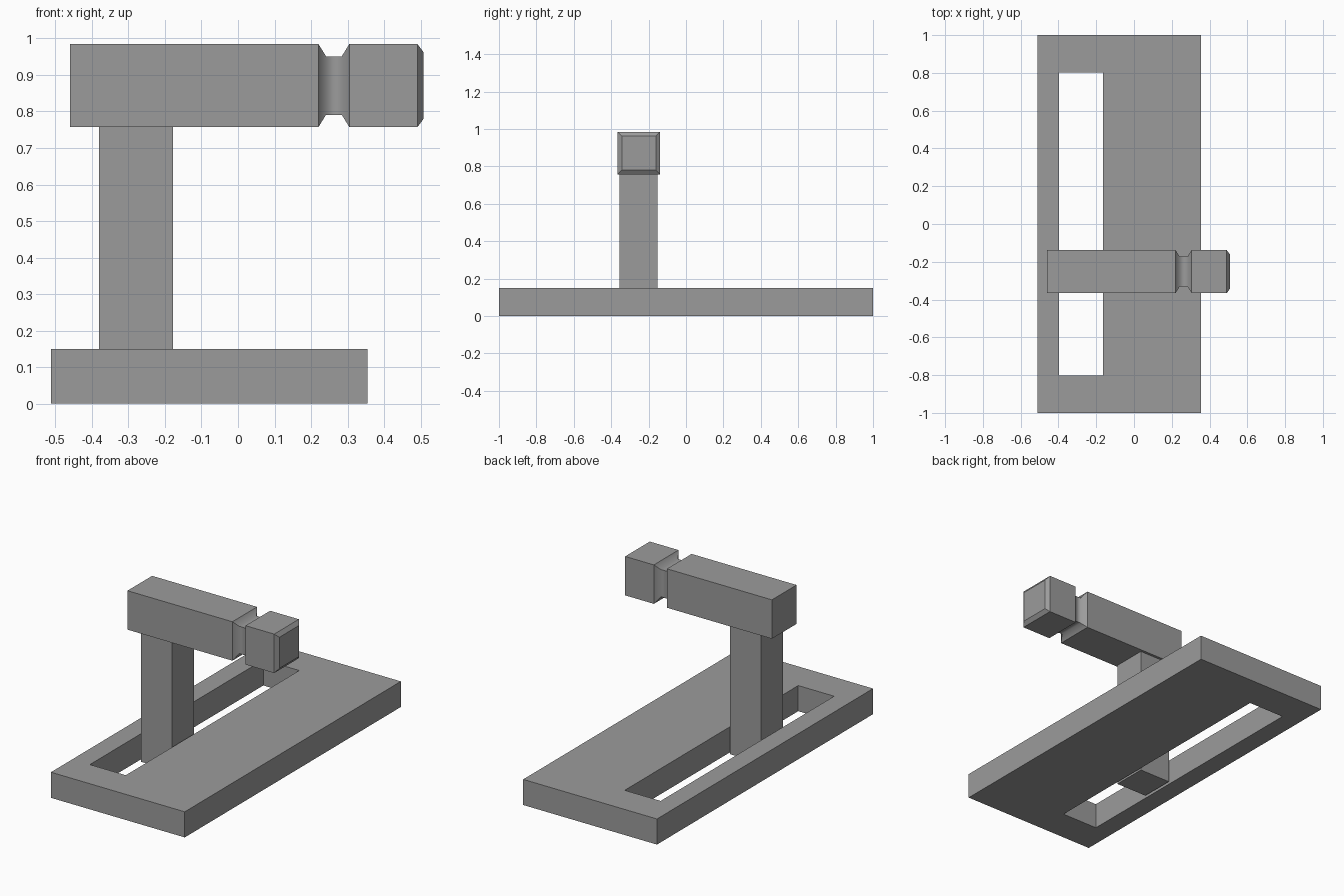
import bpy
import bmesh

cube = bpy.data.objects.get("Cube")
if cube:
    bpy.data.objects.remove(cube, do_unlink=True)

# One plain grey for every part
GREY = (0.33, 0.33, 0.33, 1.0)
grey = bpy.data.materials.new("mid_grey")
grey.use_nodes = True
grey.diffuse_color = GREY
grey.node_tree.nodes["Principled BSDF"].inputs["Base Color"].default_value = GREY


def finish(name, bm):
    bmesh.ops.recalc_face_normals(bm, faces=bm.faces[:])
    mesh = bpy.data.meshes.new(name)
    bm.to_mesh(mesh)
    bm.free()
    mesh.materials.append(grey)
    obj = bpy.data.objects.new(name, mesh)
    bpy.context.collection.objects.link(obj)
    return obj


def slotted_plate(name, xs, ys, height):
    """Three by three cells without the middle one, extruded upward."""
    bm = bmesh.new()
    grid = [[bm.verts.new((x, y, 0)) for y in ys] for x in xs]
    cells = [(i, j) for i in range(3) for j in range(3) if (i, j) != (1, 1)]
    faces = [bm.faces.new((grid[i][j], grid[i + 1][j],
                           grid[i + 1][j + 1], grid[i][j + 1])) for i, j in cells]
    top = bmesh.ops.extrude_face_region(bm, geom=faces, use_keep_orig=True)
    verts = [v for v in top["geom"] if isinstance(v, bmesh.types.BMVert)]
    bmesh.ops.translate(bm, verts=verts, vec=(0, 0, height))
    return finish(name, bm)


def square_loft(name, stations, y, z, smooth_spans=()):
    """Square rings (x, half width) joined along x; listed spans shade smooth."""
    bm = bmesh.new()
    corners = ((-1, -1), (1, -1), (1, 1), (-1, 1))
    rings = [[bm.verts.new((x, y + a * h, z + b * h)) for a, b in corners]
             for x, h in stations]
    for s, (r0, r1) in enumerate(zip(rings, rings[1:])):
        for k in range(4):
            n = (k + 1) % 4
            face = bm.faces.new((r0[k], r0[n], r1[n], r1[k]))
            face.smooth = s in smooth_spans
            bm.edges.get((r0[k], r1[k])).smooth = False
    bm.faces.new(rings[0])
    bm.faces.new(rings[-1])
    return finish(name, bm)


def box(name, lo, hi):
    bm = bmesh.new()
    bmesh.ops.create_cube(bm, size=1)
    for v in bm.verts:
        v.co = [(a + b) / 2 + c * (b - a) for a, b, c in zip(lo, hi, v.co)]
    return finish(name, bm)


# Base with a long slot
slotted_plate("slotted_base", (-0.512, -0.398, -0.165, 0.355), (-1, -0.803, 0.803, 1), 0.15)

# Post standing in the slot
box("post", (-0.38, -0.355, 0), (-0.178, -0.153, 0.757))

# Arm with a grooved neck and a bevelled tip
square_loft("arm", [(-0.46, 0.114), (0.22, 0.114), (0.241, 0.08), (0.284, 0.08),
                    (0.305, 0.114), (0.491, 0.114), (0.508, 0.091)],
            -0.252, 0.871, smooth_spans=(1, 2, 3))
